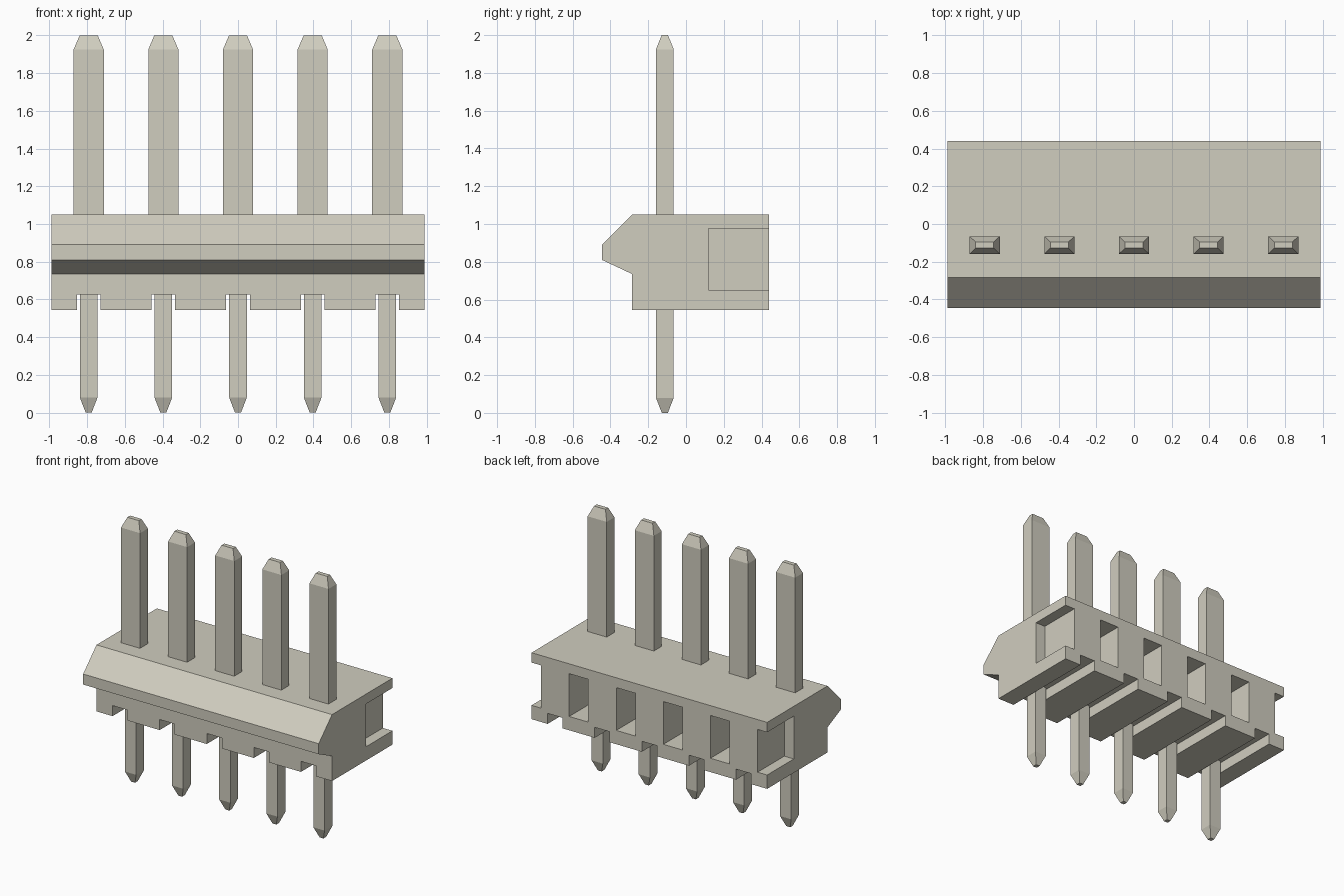
import bpy, bmesh

cube = bpy.data.objects.get("Cube")
if cube:
    bpy.data.objects.remove(cube, do_unlink=True)

PITCH = 0.396
HALF_LENGTH = 0.99
PIN_Y = -0.112

mat = bpy.data.materials.new("warm_grey")
mat.use_nodes = True
colour = (0.63, 0.61, 0.52, 1.0)
mat.diffuse_color = colour
mat.node_tree.nodes["Principled BSDF"].inputs["Base Color"].default_value = colour


def loft(bm, rings):
    """Skin a list of rings of points and cap both ends."""
    rows = [[bm.verts.new(p) for p in ring] for ring in rings]
    n = len(rows[0])
    for a, b in zip(rows, rows[1:]):
        for i in range(n):
            j = (i + 1) % n
            bm.faces.new((a[i], a[j], b[j], b[i]))
    bm.faces.new(rows[0][::-1])
    bm.faces.new(rows[-1])


def rect(hx, hy, z, cx=0.0, cy=0.0):
    return [(cx + sx * hx, cy + sy * hy, z)
            for sx, sy in ((-1, -1), (1, -1), (1, 1), (-1, 1))]


def make_mesh(name, bm):
    bmesh.ops.recalc_face_normals(bm, faces=bm.faces)
    mesh = bpy.data.meshes.new(name)
    bm.to_mesh(mesh)
    bm.free()
    mesh.materials.append(mat)
    return mesh


def add_object(name, mesh):
    ob = bpy.data.objects.new(name, mesh)
    bpy.context.collection.objects.link(ob)
    return ob


# Housing: side profile extruded along x, with the ridge at the front
profile = [(0.44, 0.545), (0.44, 1.05), (-0.285, 1.05), (-0.445, 0.89),
           (-0.445, 0.81), (-0.285, 0.735), (-0.285, 0.545)]
bm = bmesh.new()
loft(bm, [[(x, y, z) for y, z in profile] for x in (-HALF_LENGTH, HALF_LENGTH)])
housing = add_object("housing", make_mesh("housing", bm))

# Cutters: channels under each pin, pockets in the back between pins and at the ends
bm = bmesh.new()
for i in range(5):
    x = (i - 2) * PITCH
    loft(bm, [rect(0.063, 0.7, z, x) for z in (0.4, 0.625)])
for i in range(6):
    x = (i - 2.5) * PITCH
    loft(bm, [rect(0.08, 0.24, z, x, 0.36) for z in (0.65, 0.975)])
cutter = add_object("housing_cutter", make_mesh("housing_cutter", bm))
cutter.hide_render = True

cut = housing.modifiers.new("cut", "BOOLEAN")
cut.operation = "DIFFERENCE"
cut.solver = "EXACT"
cut.object = cutter
bpy.context.view_layer.update()
deps = bpy.context.evaluated_depsgraph_get()
result = bpy.data.meshes.new_from_object(housing.evaluated_get(deps))
housing.modifiers.clear()
housing.data = result
bpy.data.objects.remove(cutter, do_unlink=True)

# Pins: wide blade above, square tail below, tapered at both tips
sections = [(0.016, 0.016, 0.0), (0.047, 0.047, 0.08), (0.047, 0.047, 0.8),
            (0.08, 0.047, 0.8), (0.08, 0.047, 1.925), (0.048, 0.0165, 2.0)]
bm = bmesh.new()
loft(bm, [rect(*s) for s in sections])
pin_mesh = make_mesh("pin", bm)
for i in range(5):
    pin = add_object(f"pin_{i + 1}", pin_mesh)
    pin.location = ((i - 2) * PITCH, PIN_Y, 0)
